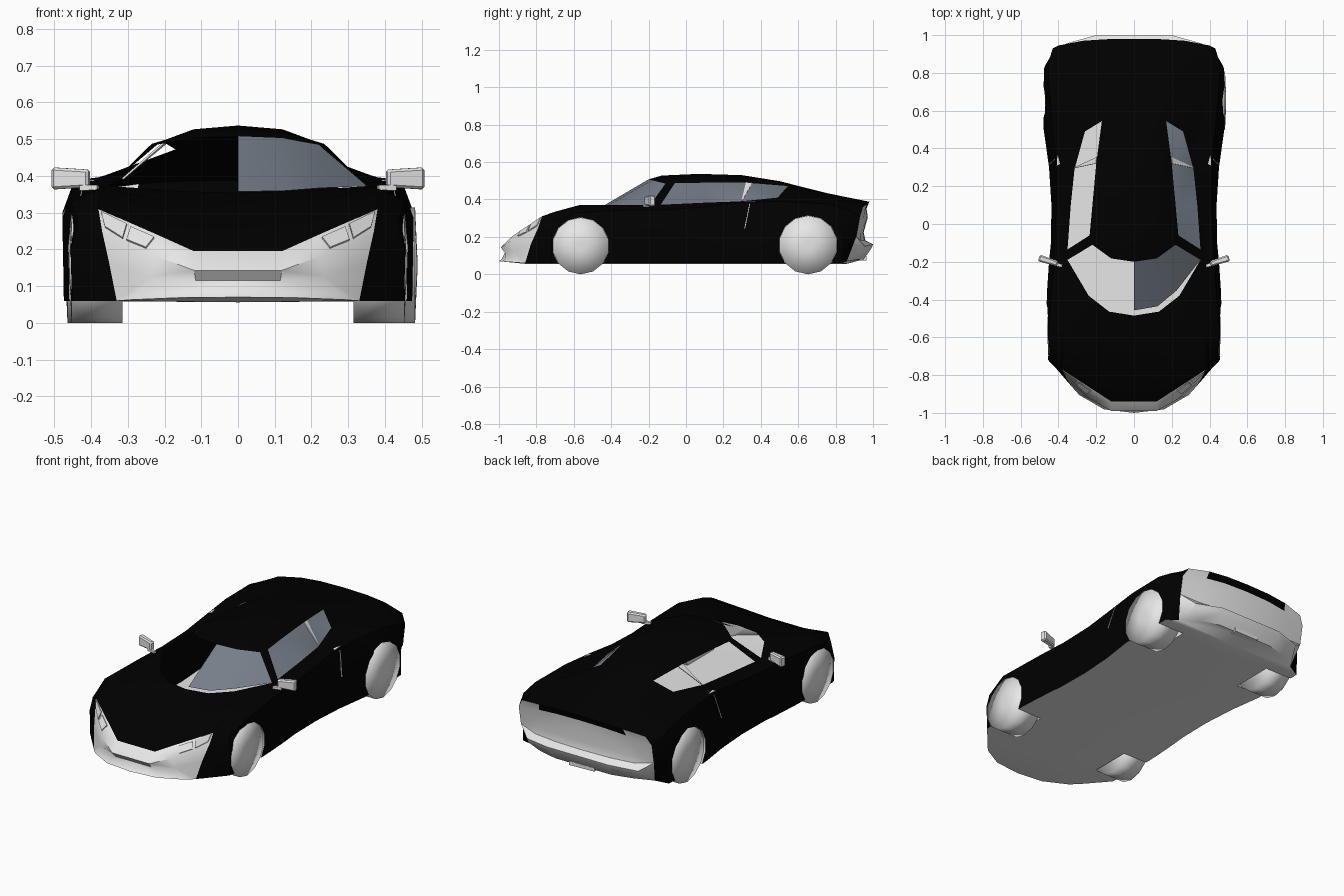
import bpy, bmesh, math
from mathutils import Vector

cube = bpy.data.objects.get("Cube")
if cube:
    bpy.data.objects.remove(cube, do_unlink=True)


def material(name, rgb):
    mat = bpy.data.materials.new(name)
    mat.use_nodes = True
    mat.diffuse_color = (*rgb, 1)
    mat.node_tree.nodes["Principled BSDF"].inputs["Base Color"].default_value = (*rgb, 1)
    return mat


BLACK, WHITE, GLASS = range(3)
materials = [material("black paint", (0, 0, 0)),
             material("light trim", (.8, .8, .8)),
             material("tinted glass", (.18, .21, .25))]


def make_object(name, bm, mats):
    mesh = bpy.data.meshes.new(name)
    bmesh.ops.recalc_face_normals(bm, faces=bm.faces)
    bm.to_mesh(mesh)
    bm.free()
    for mat in mats:
        mesh.materials.append(mat)
    obj = bpy.data.objects.new(name, mesh)
    bpy.context.collection.objects.link(obj)
    return obj


def shade(obj, degrees):
    bpy.ops.object.select_all(action='DESELECT')
    obj.select_set(True)
    bpy.context.view_layer.objects.active = obj
    bpy.ops.object.shade_smooth_by_angle(angle=math.radians(degrees))


# Lengthwise lines of the body, nose to tail
centre = [(-.94, .195), (-.8, .265), (-.65, .315), (-.485, .355), (-.2, .508), (-.13, .528),
          (.07, .537), (.3, .53), (.5, .498), (.75, .435), (.87, .41), (.98, .388)]
roof_edge = [(.22, -.875, .24), (.26, -.775, .293), (.25, -.6, .34), (.24, -.38, .365),
             (.22, -.11, .485), (.235, -.06, .487), (.22, .1, .49), (.2, .32, .49),
             (.17, .545, .472), (.26, .75, .415), (.27, .87, .395), (.27, .97, .378)]
belt = [(.38, -.77, .31), (.38, -.7, .335), (.37, -.57, .37), (.352, -.19, .372),
        (.352, -.19, .372), (.352, -.135, .372), (.335, .1, .383), (.315, .29, .39),
        (.26, .49, .41), (.36, .75, .402), (.38, .87, .385), (.4, .945, .36)]
shoulder = [(.37, -.79, .25), (.435, -.72, .28), (.455, -.58, .33), (.43, -.3, .345),
            (.425, -.19, .345), (.42, -.1, .345), (.41, .1, .36), (.41, .3, .385),
            (.43, .5, .39), (.45, .75, .376), (.455, .85, .35), (.43, .93, .31)]
flank = [(.35, -.83, .16), (.455, -.72, .2), (.468, -.58, .22), (.46, -.35, .2),
         (.45, -.2, .2), (.44, -.1, .2), (.437, .1, .2), (.45, .3, .22),
         (.478, .5, .28), (.478, .75, .3), (.475, .83, .25), (.43, .91, .2)]
sill = [(x - .004, y, .06) for x, y, z in flank]
sill[0], sill[-1] = (.33, -.86, .06), (.4, .86, .07)


def crown(mid, edge):
    """Middle, in-between and edge points of a curved row across the body."""
    a, c = Vector((0, *mid)), Vector(edge)
    b = Vector((c.x * .55, a.y + (c.y - a.y) * .2, a.z + (c.z - a.z) * .22))
    return [a, b, c]


def flat(mid, half_width, edge):
    """The same three points with a straight middle."""
    return [Vector((0, *mid)), Vector((half_width, *mid)), Vector(edge)]


rings = []
for i, mid in enumerate(centre):
    ring = crown(mid, roof_edge[i]) if i else flat(mid, .12, roof_edge[i])
    ring += [Vector(line[i]) for line in (belt, shoulder, flank, sill)]
    rings.append(ring + [Vector((0, sill[i][1], .056))])

# Bumper rows, top to bottom, each ending on the edge of the painted body
nose, tail = rings[0], rings[-1]
front_rows = [nose[:4],
              flat((-.99, .143), .12, (.22, -.935, .18)) + [nose[4]],
              flat((-.968, .115), .115, (.235, -.925, .125)) + [nose[5]],
              crown((-.985, .082), (.28, -.905, .078)) + [nose[6]],
              crown((-1, .07), (.29, -.905, .063)) + [nose[6]]]
rear_rows = [tail[:4],
             crown((.965, .352), (.28, .955, .338)) + [tail[4]],
             crown((.972, .305), (.28, .95, .295)) + [tail[4]],
             crown((.95, .225), (.3, .935, .22)) + [tail[5]],
             crown((.96, .18), (.32, .935, .18)) + [tail[5]],
             flat((1, .16), .2, (.36, .955, .15)) + [tail[5]],
             flat((.992, .14), .2, (.36, .945, .125)) + [tail[6]],
             flat((.95, .08), .18, (.3, .92, .08)) + [tail[6]]]

# Closed hull
bm = bmesh.new()


def add_face(points, side, mat):
    face = bm.faces.new([bm.verts.new((p.x * side, p.y, p.z)) for p in points])
    face.material_index = mat


def hull_colour(i, j):
    if j == 6:
        return WHITE
    windscreen = i == 3 and j < 3
    side_window = i in (5, 6, 7) and j == 2
    return GLASS if windscreen or side_window else BLACK


def add_grid(rows, side, colour):
    for i in range(len(rows) - 1):
        for j in range(len(rows[0]) - 1):
            add_face([rows[i][j], rows[i][j + 1], rows[i + 1][j + 1], rows[i + 1][j]],
                     side, colour(i, j))


for side in (1, -1):
    add_grid(rings, side, hull_colour)
    add_grid(front_rows, side, lambda i, j: WHITE)
    add_grid(rear_rows, side, lambda i, j: BLACK if i == 0 and j < 2 else WHITE)
    add_face(front_rows[-1] + [nose[7]], side, WHITE)
    add_face(rear_rows[-1] + [tail[7]], side, WHITE)
bmesh.ops.remove_doubles(bm, verts=bm.verts, dist=.0005)
body = make_object("body", bm, materials)


def lathe(name, x_in, x_out, bulge, radius, grow, y, mat_index, mats):
    """Disc along x, standing on the ground, with a slightly domed outer face."""
    bm = bmesh.new()
    loops = []
    sides = 14
    for x, r in ((x_in, radius + grow), (x_out, radius + grow), (x_out + bulge, radius * .15)):
        loops.append([bm.verts.new((x, y + r * math.sin(t), radius - r * math.cos(t)))
                      for t in (math.tau * k / sides for k in range(sides))])
    for lower, upper in zip(loops, loops[1:]):
        for k in range(sides):
            n = (k + 1) % sides
            bm.faces.new((lower[k], lower[n], upper[n], upper[k]))
    bm.faces.new(loops[0])
    bm.faces.new(loops[-1])
    for face in bm.faces:
        face.material_index = mat_index
    return make_object(name, bm, mats)


# Wheels and the arches cut for them
for end, y, radius, inner, left_out, right_out in (
        ("front", -.563, .152, .315, .453, .453), ("rear", .653, .157, .33, .482, .464)):
    for label, side, outer in (("left", 1, left_out), ("right", -1, right_out)):
        wheel = lathe(f"{end}_{label}_wheel", side * inner, side * outer, side * .006,
                      radius, 0, y, 0, [materials[WHITE]])
        shade(wheel, 180)
        cutter = lathe("arch_cutter", side * .3, side * .6, side * .01,
                       radius, .001, y, WHITE, materials)
        cutter.hide_render = True
        cut = body.modifiers.new("arch", 'BOOLEAN')
        cut.operation, cut.solver, cut.object = 'DIFFERENCE', 'EXACT', cutter
        bpy.context.view_layer.objects.active = body
        bpy.ops.object.modifier_apply(modifier=cut.name)
        bpy.data.objects.remove(cutter, do_unlink=True)

# The right half is unglazed
bm = bmesh.new()
bm.from_mesh(body.data)
open_faces = [f for f in bm.faces
              if f.material_index == GLASS and f.calc_center_median().x < 0]
bmesh.ops.delete(bm, geom=open_faces, context='FACES')

# Open slot along the foot of the windscreen
windscreen = [f for f in bm.faces
              if f.material_index == GLASS and f.calc_center_median().y < -.18]
loose = bmesh.ops.split(bm, geom=windscreen)["geom"]
for v in loose:
    if isinstance(v, bmesh.types.BMVert) and v.co.z < .37:
        v.co += Vector((-v.co.x * .06, .028, .002))
bm.to_mesh(body.data)
bm.free()
shade(body, 32)


def panel(name, quad, outline, lift):
    """Thin plate lying on a four-cornered patch of the body, on both sides."""
    p, q, r, s = quad
    normal = (q - p).cross(s - p).normalized()
    if normal.dot(p + r - Vector((0, 0, .5))) < 0:
        normal.negate()
    points = [p.lerp(q, u).lerp(s.lerp(r, u), v) for u, v in outline]
    for label, side in (("left", 1), ("right", -1)):
        bm = bmesh.new()
        layers = [[bm.verts.new(((c + normal * h).x * side, *(c + normal * h).yz))
                   for c in points] for h in (-.001, lift)]
        bm.faces.new(layers[0])
        bm.faces.new(layers[1])
        for k in range(len(points)):
            n = (k + 1) % len(points)
            bm.faces.new((layers[0][k], layers[0][n], layers[1][n], layers[1][k]))
        make_object(f"{label}_{name}", bm, [materials[WHITE]])


def patch(rows, i, j):
    return rows[i][j], rows[i][j + 1], rows[i + 1][j + 1], rows[i + 1][j]


# Headlights, window dividers, shoulder and side intakes
lamp = patch(front_rows, 0, 2)
panel("inner_headlight", lamp, [(.05, .2), (.45, .2), (.55, .9), (.2, .85)], .005)
panel("outer_headlight", lamp, [(.52, .15), (.96, .1), (.93, .75), (.62, .9)], .005)
panel("window_divider", patch(rings, 7, 2), [(0, 0), (0, .15), (1, .05), (1, .03)], .004)
panel("shoulder_intake", patch(rings, 7, 3), [(.8, .1), (.98, .05), (.9, .35)], .003)
panel("side_intake", patch(rings, 7, 4), [(.05, .2), (.05, .22), (.9, .08), (.9, .06)], .006)


def block(name, half_sizes, location, yaw):
    """Box slimmer at the end nearest the body."""
    bm = bmesh.new()
    bmesh.ops.create_cube(bm, size=2)
    length, depth, height = half_sizes
    for v in bm.verts:
        taper = .8 if v.co.x < 0 else 1
        v.co = (v.co.x * length, v.co.y * depth * taper, v.co.z * height * taper)
    obj = make_object(name, bm, [materials[WHITE]])
    obj.location, obj.rotation_euler.z = location, yaw
    return obj


# Door mirrors on short stalks
for label, side in (("left", 1), ("right", -1)):
    yaw = .3 if side > 0 else math.pi - .3
    housing = block(f"{label}_mirror", (.052, .018, .03), (side * .454, -.195, .393), yaw)
    bevel = housing.modifiers.new("soft edges", 'BEVEL')
    bevel.width = .007
    block(f"{label}_mirror_stalk", (.025, .01, .008), (side * .405, -.215, .368), yaw)

# Rear centre outlet below the bumper
block("rear_outlet", (.08, .02, .012), (0, .945, .085), 0)
